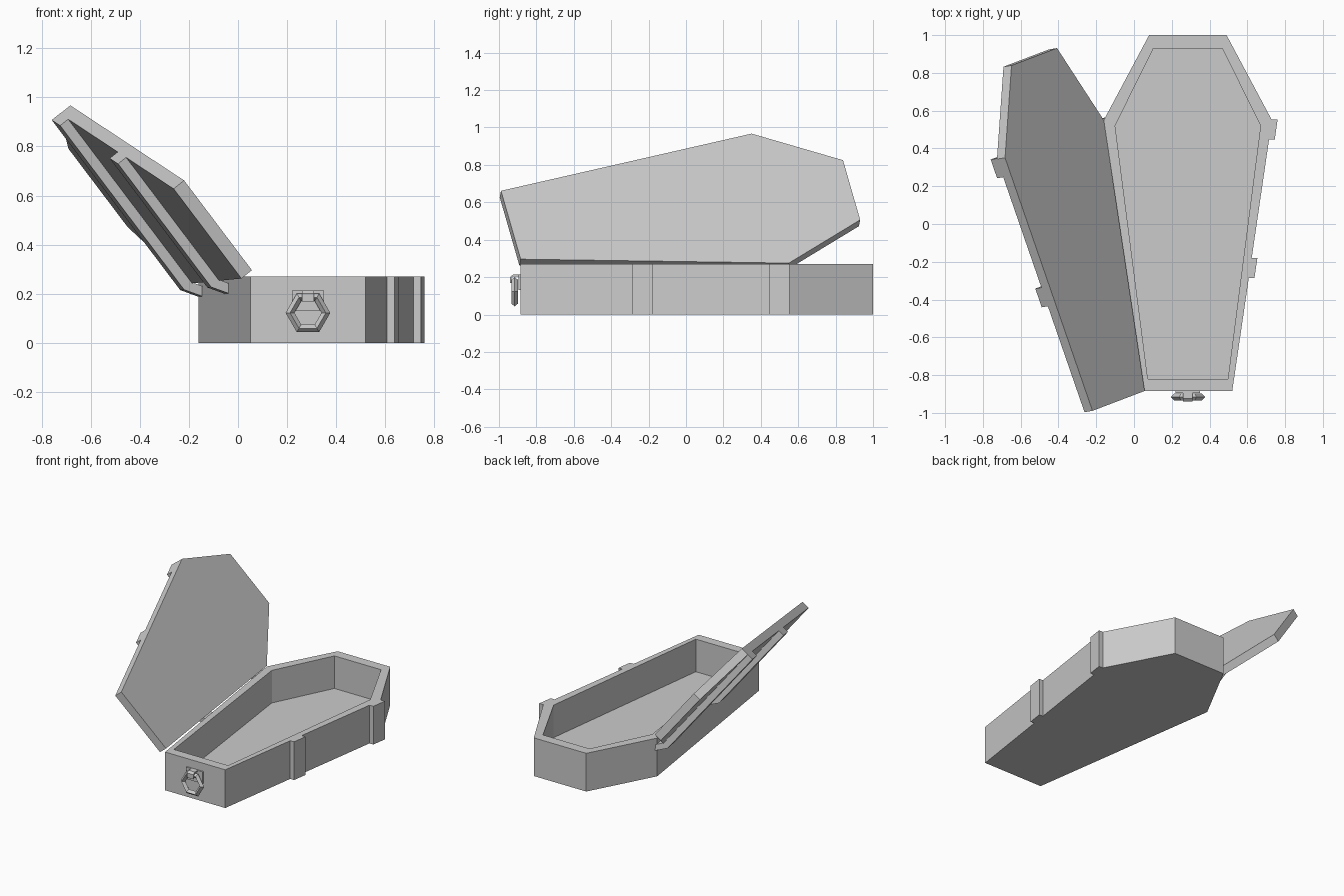
import bpy, bmesh, math
from mathutils import Vector, Matrix

if "Cube" in bpy.data.objects:
    bpy.data.objects.remove(bpy.data.objects["Cube"])

CX = 0.285          # centre line of the box
H = 0.27            # box height
FLOOR = 0.04


def outline(top, wide, low):
    """Six-sided outline from (half width, y) pairs, counter-clockwise."""
    right = [low, wide, top]
    return ([(CX + w, y) for w, y in right] +
            [(CX - w, y) for w, y in reversed(right)])


def loft(name, loops, matrix=None):
    """Skin a list of equal-length point loops and cap both ends."""
    bm = bmesh.new()
    rings = [[bm.verts.new(p) for p in loop] for loop in loops]
    n = len(rings[0])
    for a, b in zip(rings, rings[1:]):
        for i in range(n):
            j = (i + 1) % n
            bm.faces.new((a[i], a[j], b[j], b[i]))
    bm.faces.new(rings[0][::-1])
    bm.faces.new(rings[-1])
    if matrix:
        bm.transform(matrix)
    bmesh.ops.recalc_face_normals(bm, faces=bm.faces)
    me = bpy.data.meshes.new(name)
    bm.to_mesh(me)
    bm.free()
    ob = bpy.data.objects.new(name, me)
    bpy.context.collection.objects.link(ob)
    return ob


def at(loop, z):
    return [(x, y, z) for x, y in loop]


# Hollow box
outer = outline((0.205, 1.0), (0.445, 0.55), (0.235, -0.885))
inner = outline((0.182, 0.93), (0.385, 0.52), (0.212, -0.82))
loft("box", [at(outer, 0), at(outer, H), at(inner, H), at(inner, FLOOR)])

# Open lid: local frame with origin at the wide hinge corner
A = Vector((0.055, -0.88, 0.297))
B = Vector((-0.16, 0.55, 0.275))
C = Vector((-0.685, 0.35, 0.97))
ex = (C - B).normalized()
ey = (B - A) + 0.21 * ex
ey = (ey - ey.dot(ex) * ex).normalized()
en = ex.cross(ey)
lid_matrix = Matrix((ex, ey, en)).transposed().to_4x4()
lid_matrix.translation = B
lid_loop = [(x + 0.16, y - 0.55) for x, y in outer]
loft("lid", [at(lid_loop, 0), at(lid_loop, 0.055)], lid_matrix)

# Straps on the box side, matching bent hinge straps on the lid
SLOPE = 0.21 / 1.435
for label, y0 in (("rear", 0.447), ("front", -0.285)):
    y1 = y0 + 0.106
    ends = []
    sections = []
    for y in (y0, y1):
        v = y - 0.55
        wall = 0.73 + SLOPE * v
        ends.append([(wall - 0.02, y, 0), (wall + 0.03, y, 0),
                     (wall + 0.03, y, H), (wall - 0.02, y, H)])
        u0, u1 = -SLOPE * v, 0.89 + SLOPE * v
        profile = [(u1, 0.05), (u1, 0.097), (u0, 0.097),
                   (u0 - 0.08, 0.047), (u0 - 0.055, 0.018), (u0, 0.05)]
        sections.append([(u, v, w) for u, w in profile])
    loft(label + "_box_strap", ends)
    loft(label + "_lid_strap", sections, lid_matrix)

# Handle mounting plate
loft("handle_plate", [at([(CX - 0.065, -0.895), (CX + 0.065, -0.895),
                          (CX + 0.065, -0.88), (CX - 0.065, -0.88)], z)
                      for z in (0.13, 0.213)])

# Six-sided ring handle
bpy.ops.mesh.primitive_torus_add(
    major_segments=6, minor_segments=4, major_radius=0.073, minor_radius=0.018,
    location=(CX, -0.916, 0.122), rotation=(math.pi / 2, 0, 0))
bpy.context.object.name = "ring_handle"

# Clip bent over the top of the ring
clip = [(-0.88, 0.213), (-0.925, 0.213), (-0.941, 0.2), (-0.941, 0.168),
        (-0.934, 0.168), (-0.934, 0.192), (-0.922, 0.204), (-0.88, 0.204)]
loft("ring_clip", [[(x, y, z) for y, z in clip]
                   for x in (CX - 0.025, CX + 0.025)])
